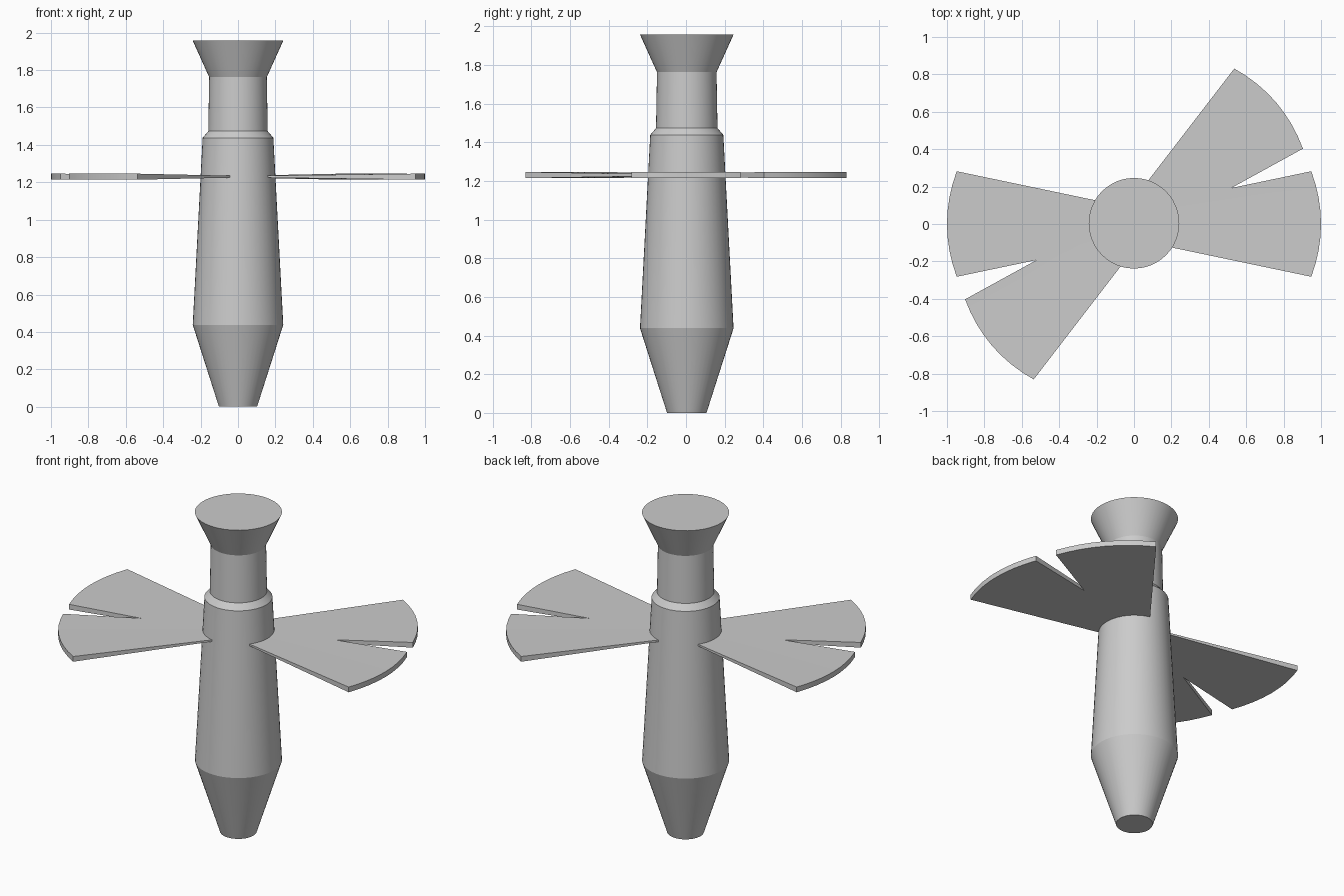
import bpy, bmesh, math
from mathutils import Matrix

if "Cube" in bpy.data.objects:
    bpy.data.objects.remove(bpy.data.objects["Cube"])


def add_object(name, bm):
    bmesh.ops.recalc_face_normals(bm, faces=bm.faces)
    mesh = bpy.data.meshes.new(name)
    bm.to_mesh(mesh)
    bm.free()
    obj = bpy.data.objects.new(name, mesh)
    bpy.context.collection.objects.link(obj)
    bpy.ops.object.select_all(action='DESELECT')
    obj.select_set(True)
    bpy.context.view_layer.objects.active = obj
    bpy.ops.object.shade_smooth_by_angle(angle=math.radians(14))
    return obj


# Turned body: tapered tip, long barrel, collar, neck and flared cap
profile = [(0.102, 0.0), (0.242, 0.438), (0.189, 1.438),
           (0.159, 1.473), (0.154, 1.762), (0.242, 1.957)]
SIDES = 48
bm = bmesh.new()
rings = []
for r, z in profile:
    rings.append([bm.verts.new((r * math.cos(2 * math.pi * i / SIDES),
                                r * math.sin(2 * math.pi * i / SIDES) + 0.004, z))
                  for i in range(SIDES)])
for a, b in zip(rings, rings[1:]):
    for i in range(SIDES):
        j = (i + 1) % SIDES
        bm.faces.new((a[i], a[j], b[j], b[i]))
bm.faces.new(rings[0])
bm.faces.new(rings[-1])
add_object("body", bm)


# Blades: wedges that widen and thicken outward, with a curved tip
def blade(name, angle):
    bm = bmesh.new()
    steps = 8
    columns = []
    for i in range(steps + 1):
        t = 2 * i / steps - 1
        tip_x = 1.0 - 0.052 * t * t
        pair = []
        for s in (-1, 1):
            pair.append((bm.verts.new((0.05, t * 0.094, s * 0.004)),
                         bm.verts.new((tip_x, t * 0.282, s * 0.016))))
        columns.append(pair)
    for (a_lo, a_hi), (b_lo, b_hi) in zip(columns, columns[1:]):
        bm.faces.new((a_lo[0], a_lo[1], b_lo[1], b_lo[0]))    # underside
        bm.faces.new((a_hi[0], a_hi[1], b_hi[1], b_hi[0]))    # top
        bm.faces.new((a_lo[1], a_hi[1], b_hi[1], b_lo[1]))    # tip
        bm.faces.new((a_lo[0], a_hi[0], b_hi[0], b_lo[0]))    # root
    for lo, hi in (columns[0], columns[-1]):
        bm.faces.new((lo[0], lo[1], hi[1], hi[0]))            # long edges
    bm.transform(Matrix.Translation((0, 0, 1.23)) @
                 Matrix.Rotation(math.radians(angle), 4, 'Z'))
    add_object(name, bm)


for side, turn in (("right", 0), ("left", 180)):
    blade(side + "_straight_blade", turn)
    blade(side + "_angled_blade", turn + 40.6)
